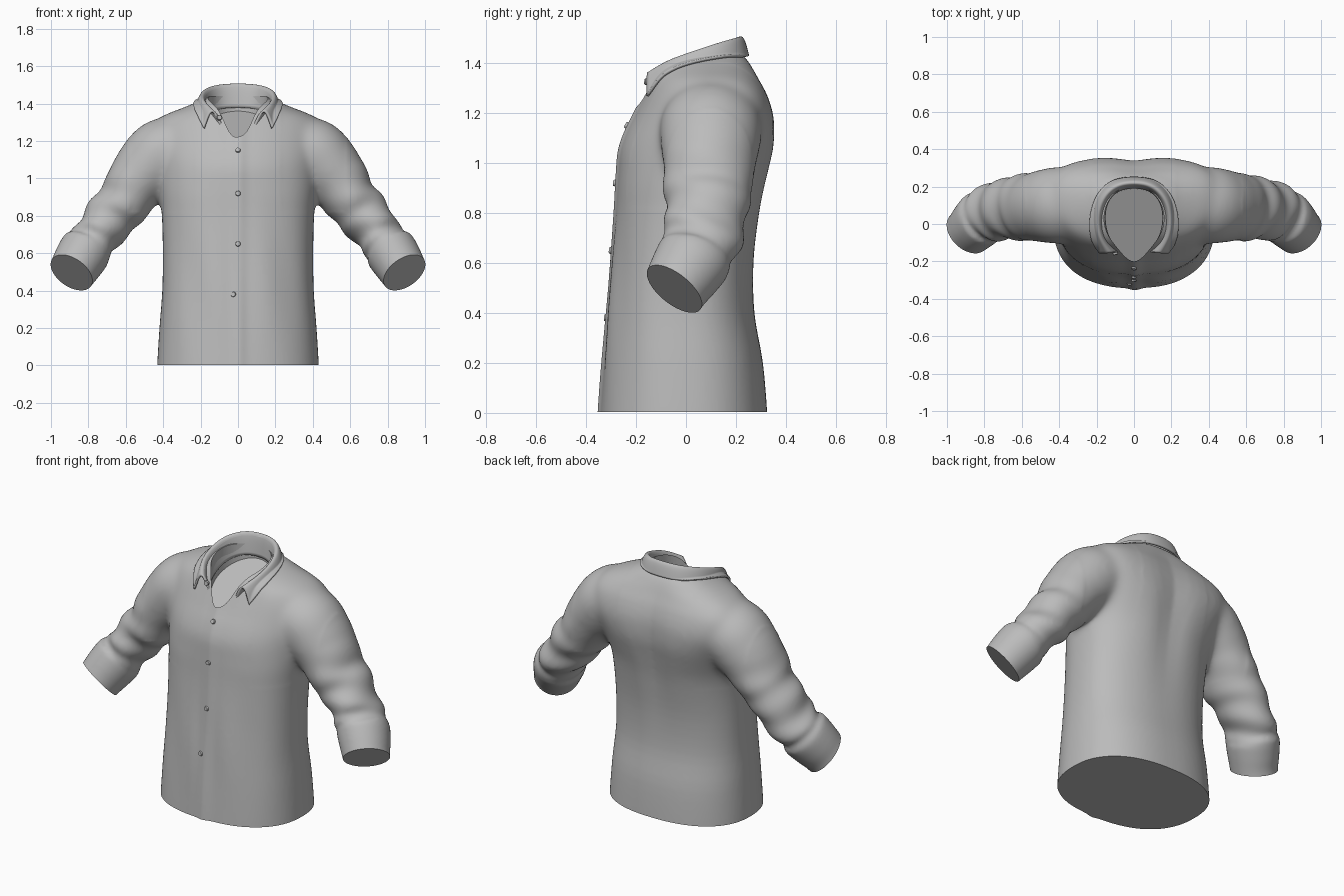
import bpy, bmesh, math
from mathutils import Vector
from mathutils.bvhtree import BVHTree

if "Cube" in bpy.data.objects:
    bpy.data.objects.remove(bpy.data.objects["Cube"])

grey = bpy.data.materials.new("grey cloth")
grey.diffuse_color = (0.5, 0.5, 0.5, 1)
grey.use_nodes = True
grey.node_tree.nodes["Principled BSDF"].inputs["Base Color"].default_value = grey.diffuse_color


def make_object(name, bm):
    me = bpy.data.meshes.new(name)
    bm.to_mesh(me)
    bm.free()
    me.materials.clear()
    me.materials.append(grey)
    ob = bpy.data.objects.new(name, me)
    bpy.context.collection.objects.link(ob)
    return ob


def loft(bm, rings):
    """Closed tube through a list of rings."""
    vs = [[bm.verts.new(p) for p in r] for r in rings]
    n = len(vs[0])
    for a, b in zip(vs, vs[1:]):
        for i in range(n):
            bm.faces.new((a[i], a[(i + 1) % n], b[(i + 1) % n], b[i]))
    bm.faces.new(vs[0][::-1])
    bm.faces.new(vs[-1])


def resample(rows, steps):
    """Smooth (Catmull-Rom) interpolation of equal-length tuples."""
    out = []
    for i in range(len(rows) - 1):
        p = [rows[max(0, min(len(rows) - 1, i + k))] for k in (-1, 0, 1, 2)]
        for s in range(steps):
            t = s / steps
            out.append([0.5 * (2 * b + (c - a) * t + (2 * a - 5 * b + 4 * c - d) * t * t
                        + (3 * b - a - 3 * c + d) * t ** 3) for a, b, c, d in zip(*p)])
    return out + [list(rows[-1])]


def spow(v, e):
    return math.copysign(abs(v) ** e, v)


def baked(ob):
    dg = bpy.context.evaluated_depsgraph_get()
    return bpy.data.meshes.new_from_object(ob.evaluated_get(dg))


# Torso: height, half width, front y, back y, middle y
torso = [(-.06, .432, -.345, .325, 0), (0, .432, -.343, .325, 0), (.2, .42, -.33, .308, 0),
         (.4, .405, -.315, .275, 0), (.6, .402, -.297, .275, .01), (.8, .407, -.28, .302, .02),
         (.95, .422, -.271, .333, .04), (1.05, .435, -.262, .353, .06), (1.13, .455, -.235, .357, .08),
         (1.2, .465, -.20, .35, .1), (1.27, .455, -.166, .328, .11), (1.33, .41, -.138, .298, .12),
         (1.38, .29, -.112, .272, .12), (1.415, .205, -.09, .248, .12), (1.44, .15, -.07, .22, .1)]
bm = bmesh.new()
rings = []
for z, hw, f, b, c in resample(torso, 4):
    ring = []
    high = min(1, max(0, (z - .9) / .25))
    for i in range(72):
        a = 2 * math.pi * i / 72
        if math.sin(a) > 0:
            e = .85 - .27 * high + .3 * min(1, max(0, (z - 1.28) / .1))
        else:
            e = .85 + .15 * high
        x, s = hw * spow(math.cos(a), e), spow(math.sin(a), e)
        y = c + s * ((b - c) if s > 0 else (c - f))
        if s > 0:   # spine hollow
            y -= .022 * math.exp(-(x / .09) ** 2) * math.exp(-((z - 1) / .35) ** 2)
        else:       # soft drapes
            y += .006 * math.sin(x * 24 + z * 3) * math.exp(-((z - .45) / .3) ** 2) * abs(s)
        ring.append((x, y, z))
    rings.append(ring)
loft(bm, rings)

# Sleeves: centre x y z, radius in the side plane, radius front to back
sleeve = [(.26, .1, 1.18, .15, .18), (.39, .1, 1.14, .187, .205), (.465, .097, 1.07, .184, .199),
          (.525, .093, 1.0, .168, .187), (.60, .088, .89, .148, .174), (.675, .082, .80, .134, .166),
          (.75, .065, .70, .126, .155), (.80, .04, .635, .124, .146), (.815, .03, .615, .14, .153),
          (.85, -.005, .56, .137, .145), (.89, -.045, .495, .127, .132), (.94, -.08, .42, .12, .125)]
path = resample(sleeve, 6)
for side in (1, -1):
    rings = []
    for k, p in enumerate(path):
        c = Vector(p[:3])
        t = (Vector(path[min(k + 1, len(path) - 1)][:3]) - Vector(path[max(k - 1, 0)][:3])).normalized()
        u = t.cross(Vector((0, 1, 0))).normalized() * -1
        v = t.cross(u)
        s = k / (len(path) - 1)
        amp = .007 * max(0, 1 - ((s - .5) / .24) ** 2)   # elbow wrinkles
        ring = []
        for i in range(48):
            a = 2 * math.pi * i / 48
            w = amp * (math.sin(s * 50 + 2.6 * math.cos(a + .6) + side) + .8 * math.sin(s * 31 - 2 * a))
            q = c + u * (p[3] + w) * math.cos(a) + v * (p[4] + w) * math.sin(a)
            ring.append((q.x * side, q.y, q.z))
        rings.append(ring)
    loft(bm, rings)
bmesh.ops.recalc_face_normals(bm, faces=bm.faces)
shirt = make_object("shirt_body", bm)

# Merge torso and sleeves into one cloth surface
m = shirt.modifiers.new("merge", 'REMESH')
m.mode, m.voxel_size = 'VOXEL', .012
m = shirt.modifiers.new("soften", 'SMOOTH')
m.factor, m.iterations = .5, 6
me = baked(shirt)
shirt.modifiers.clear()

# Blend the shoulder seams
bm = bmesh.new()
bm.from_mesh(me)
seam = [v for v in bm.verts if .23 < abs(v.co.x) < .58 and v.co.z > .82]
for _ in range(24):
    bmesh.ops.smooth_vert(bm, verts=seam, factor=.5, use_axis_x=True, use_axis_y=True, use_axis_z=True)


def trim(keep, co, no):
    """Cut a tube end flat and close it."""
    faces = [f for f in bm.faces if keep(f.calc_center_median())]
    geom = set(faces)
    for f in faces:
        geom.update(f.verts)
        geom.update(f.edges)
    bmesh.ops.bisect_plane(bm, geom=list(geom), plane_co=co, plane_no=no, clear_outer=True)
    bmesh.ops.holes_fill(bm, edges=[e for e in bm.edges if e.is_boundary], sides=0)


# Hem and cuff ends
trim(lambda c: c.z < .1, (0, 0, .003), (0, 0, -1))
for side in (1, -1):
    trim(lambda c: c.x * side > .62, (.89 * side, -.045, .495), (.475 * side, -.56, -.68))

# Raised button placket
for v in bm.verts:
    if v.co.y < -.08 and abs(v.co.x) < .2:
        v.co.y -= .011 * math.exp(-((v.co.x - .005) / .035) ** 2)
bmesh.ops.recalc_face_normals(bm, faces=bm.faces)
tree = BVHTree.FromBMesh(bm)
bm.to_mesh(shirt.data)
bm.free()

# Sunken neck opening, pointed at the front
bm = bmesh.new()
plan = []
for i in range(64):
    a = 2 * math.pi * i / 64
    plan.append((.16 * math.cos(a), .03 + .175 * math.sin(a) - .055 * max(0, -math.sin(a)) ** 8))
loft(bm, [[(x, y, 1.165 + (y + .2) * .48) for x, y in plan], [(x, y, 1.7) for x, y in plan]])
bmesh.ops.recalc_face_normals(bm, faces=bm.faces)
cutter = make_object("neck_cutter", bm)
cutter.hide_render = True
m = shirt.modifiers.new("neck", 'BOOLEAN')
m.operation, m.object, m.solver = 'DIFFERENCE', cutter, 'EXACT'
shirt.data = baked(shirt)
shirt.modifiers.clear()
bpy.data.objects.remove(cutter)

# Collar: half curves from back centre to front tip
base = [(0, .2, 1.38), (.09, .185, 1.375), (.15, .12, 1.355), (.163, .02, 1.32), (.14, -.08, 1.285), (.08, -.15, 1.265)]
fold = [(0, .215, 1.516), (.1, .2, 1.51), (.168, .12, 1.487), (.188, .02, 1.452), (.178, -.08, 1.42), (.125, -.152, 1.37)]
leaf = [(0, .252, 1.428), (.12, .238, 1.425), (.203, .15, 1.412), (.226, .05, 1.385), (.22, -.05, 1.34), (.182, -.155, 1.268)]
out = [tuple(Vector(f).lerp(Vector(l), .2) + Vector((l[0] - f[0], l[1] - f[1], 0)) * .35)
       for f, l in zip(fold, leaf)]
bm = bmesh.new()
grid = []
for row in (base, fold, out, leaf):
    full = [(-x, y, z) for x, y, z in row[:0:-1]] + row
    grid.append([bm.verts.new(p) for p in full])
for a, b in zip(grid, grid[1:]):
    for i in range(len(a) - 1):
        bm.faces.new((a[i], a[i + 1], b[i + 1], b[i]))
bmesh.ops.recalc_face_normals(bm, faces=bm.faces)
collar = make_object("collar", bm)
n = 2 * len(base) - 1
flap = collar.vertex_groups.new(name="flap")
flap.add(list(range(2 * n, 4 * n)), 1, 'REPLACE')
m = collar.modifiers.new("round", 'SUBSURF')
m.levels = m.render_levels = 3
m.boundary_smooth = 'PRESERVE_CORNERS'
m = collar.modifiers.new("rest on shirt", 'SHRINKWRAP')
m.target, m.vertex_group = shirt, "flap"
m.wrap_method, m.wrap_mode, m.offset = 'NEAREST_SURFACEPOINT', 'OUTSIDE', .009
m = collar.modifiers.new("cloth", 'SOLIDIFY')
m.thickness, m.offset = .012, 0

# Buttons, the last one on the collar stand
spots = [(0, 1.15), (0, .92), (0, .65), (-.025, .38), (-.1, 1.325)]
buttons = []
for x, z in spots:
    hit, no, _, _ = tree.ray_cast(Vector((x, -1, z)), Vector((0, 1, 0)))
    if z > 1.3:
        hit, no = Vector((x, -.157, z)), Vector((.2, -1, .1))
    bm = bmesh.new()
    bmesh.ops.create_cone(bm, cap_ends=True, segments=20, radius1=.015, radius2=.012, depth=.012)
    bmesh.ops.rotate(bm, verts=bm.verts, matrix=no.to_track_quat('Z', 'Y').to_matrix())
    bmesh.ops.translate(bm, verts=bm.verts, vec=hit + no.normalized() * .002)
    buttons.append(make_object("button", bm))

bpy.ops.object.select_all(action='DESELECT')
for ob in [shirt, collar] + buttons:
    ob.select_set(True)
bpy.context.view_layer.objects.active = shirt
bpy.ops.object.shade_smooth_by_angle(angle=math.radians(50))
